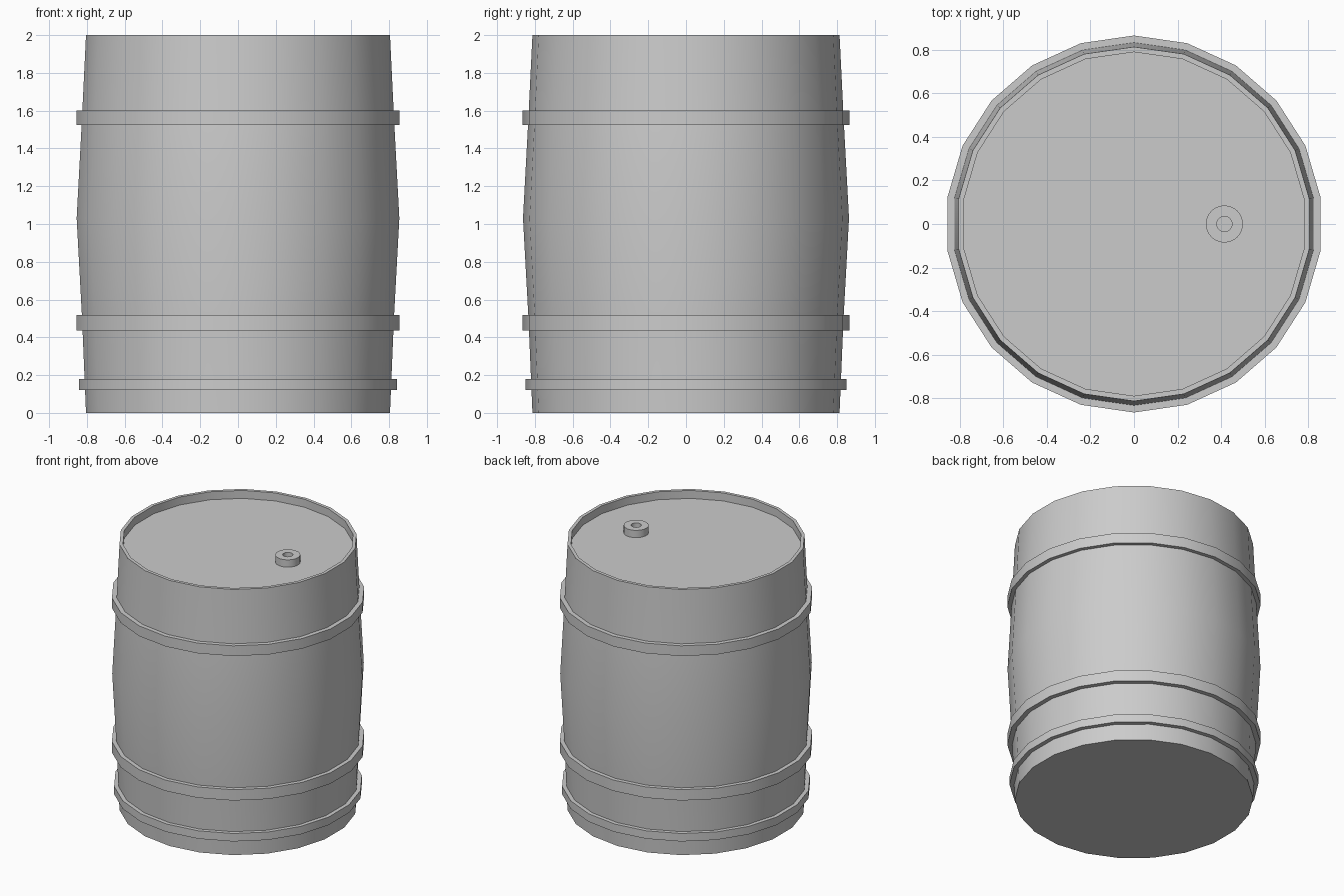
import bpy, bmesh, math

if "Cube" in bpy.data.objects:
    bpy.data.objects.remove(bpy.data.objects["Cube"])


def lathe(name, profile, sides, loc=(0, 0, 0), closed=False):
    """Spin an (r, z) profile around z; r = 0 makes a pole vertex."""
    bm = bmesh.new()
    rings = []
    for r, z in profile:
        if r == 0:
            rings.append([bm.verts.new((0, 0, z))] * sides)
        else:
            angles = [math.pi / 2 + math.tau * i / sides for i in range(sides)]
            rings.append([bm.verts.new((r * math.cos(a), r * math.sin(a), z)) for a in angles])
    pairs = list(zip(rings, rings[1:]))
    if closed:
        pairs.append((rings[-1], rings[0]))
    for a, b in pairs:
        for i in range(sides):
            j = (i + 1) % sides
            quad = dict.fromkeys((a[i], a[j], b[j], b[i]))
            bm.faces.new(list(quad))
    bmesh.ops.recalc_face_normals(bm, faces=bm.faces)
    mesh = bpy.data.meshes.new(name)
    bm.to_mesh(mesh)
    bm.free()
    obj = bpy.data.objects.new(name, mesh)
    obj.location = loc
    bpy.context.collection.objects.link(obj)
    bpy.ops.object.select_all(action='DESELECT')
    obj.select_set(True)
    bpy.context.view_layer.objects.active = obj
    bpy.ops.object.shade_smooth_by_angle(angle=math.radians(30))
    return obj


SIDES = 22

# Bulging shell with flat base, thin rim and recessed lid
lathe("barrel_body", [(0, 0), (0.813, 0), (0.834, 0.5), (0.863, 1.03), (0.836, 1.53),
                      (0.813, 2), (0.789, 2), (0.789, 1.94), (0, 1.94)], SIDES)

# Hoops: bottom z, top z, outer radius
for name, z0, z1, r in (("lower_hoop", 0.12, 0.18, 0.85),
                        ("middle_hoop", 0.435, 0.517, 0.865),
                        ("upper_hoop", 1.523, 1.6, 0.865)):
    lathe(name, [(0.81, z0), (r, z0), (r, z1), (0.81, z1)], SIDES, closed=True)

# Bung with a small hole, set into the lid
lathe("bung", [(0.085, 1.93), (0.085, 1.995), (0.035, 1.995), (0.035, 1.95), (0, 1.95)],
      32, loc=(0.415, 0, 0))
